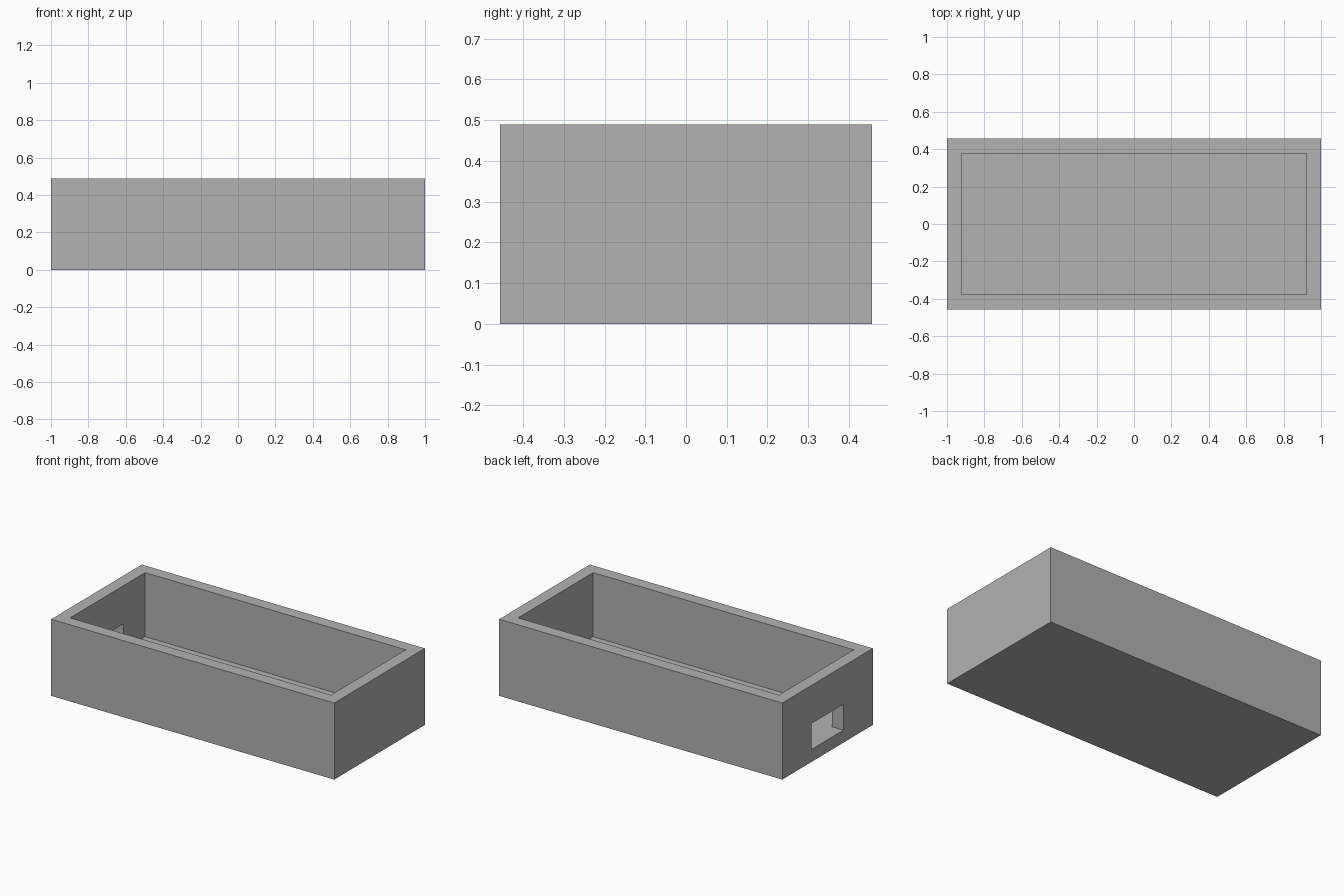
import bpy
import bmesh
from mathutils import Vector

cube = bpy.data.objects.get("Cube")
if cube:
    bpy.data.objects.remove(cube, do_unlink=True)

HALF_X, HALF_Y, HEIGHT = 1.0, 0.457, 0.489
WALL = 0.079
FLOOR = 0.08
SLOT_HALF, SLOT_TOP = 0.16, 0.245

grey = bpy.data.materials.new("plain grey")
grey.use_nodes = True
colour = (0.448, 0.448, 0.448, 1.0)
grey.diffuse_color = colour
grey.node_tree.nodes["Principled BSDF"].inputs["Base Color"].default_value = colour


def box(name, low, high):
    """Axis-aligned box between two corners."""
    low, high = Vector(low), Vector(high)
    bm = bmesh.new()
    bmesh.ops.create_cube(bm, size=1)
    for v in bm.verts:
        v.co = [high[i] if v.co[i] > 0 else low[i] for i in range(3)]
    mesh = bpy.data.meshes.new(name)
    bm.to_mesh(mesh)
    bm.free()
    mesh.materials.append(grey)
    obj = bpy.data.objects.new(name, mesh)
    bpy.context.collection.objects.link(obj)
    return obj


def cut(target, cutter):
    """Subtract the cutter, bake the result and drop the cutter."""
    cutter.hide_render = True
    mod = target.modifiers.new("cut", 'BOOLEAN')
    mod.operation = 'DIFFERENCE'
    mod.solver = 'EXACT'
    mod.object = cutter
    bpy.context.view_layer.objects.active = target
    bpy.ops.object.modifier_apply(modifier=mod.name)
    bpy.data.objects.remove(cutter, do_unlink=True)


# Solid outer block
tray = box("open_tray", (-HALF_X, -HALF_Y, 0), (HALF_X, HALF_Y, HEIGHT))

# Open-topped cavity
inner_x, inner_y = HALF_X - WALL, HALF_Y - WALL
cut(tray, box("cavity_cutter", (-inner_x, -inner_y, FLOOR),
              (inner_x, inner_y, HEIGHT + WALL)))

# Rectangular slot through one end wall, level with the floor
cut(tray, box("slot_cutter", (-HALF_X - WALL, -SLOT_HALF, FLOOR),
              (-inner_x + WALL, SLOT_HALF, SLOT_TOP)))
